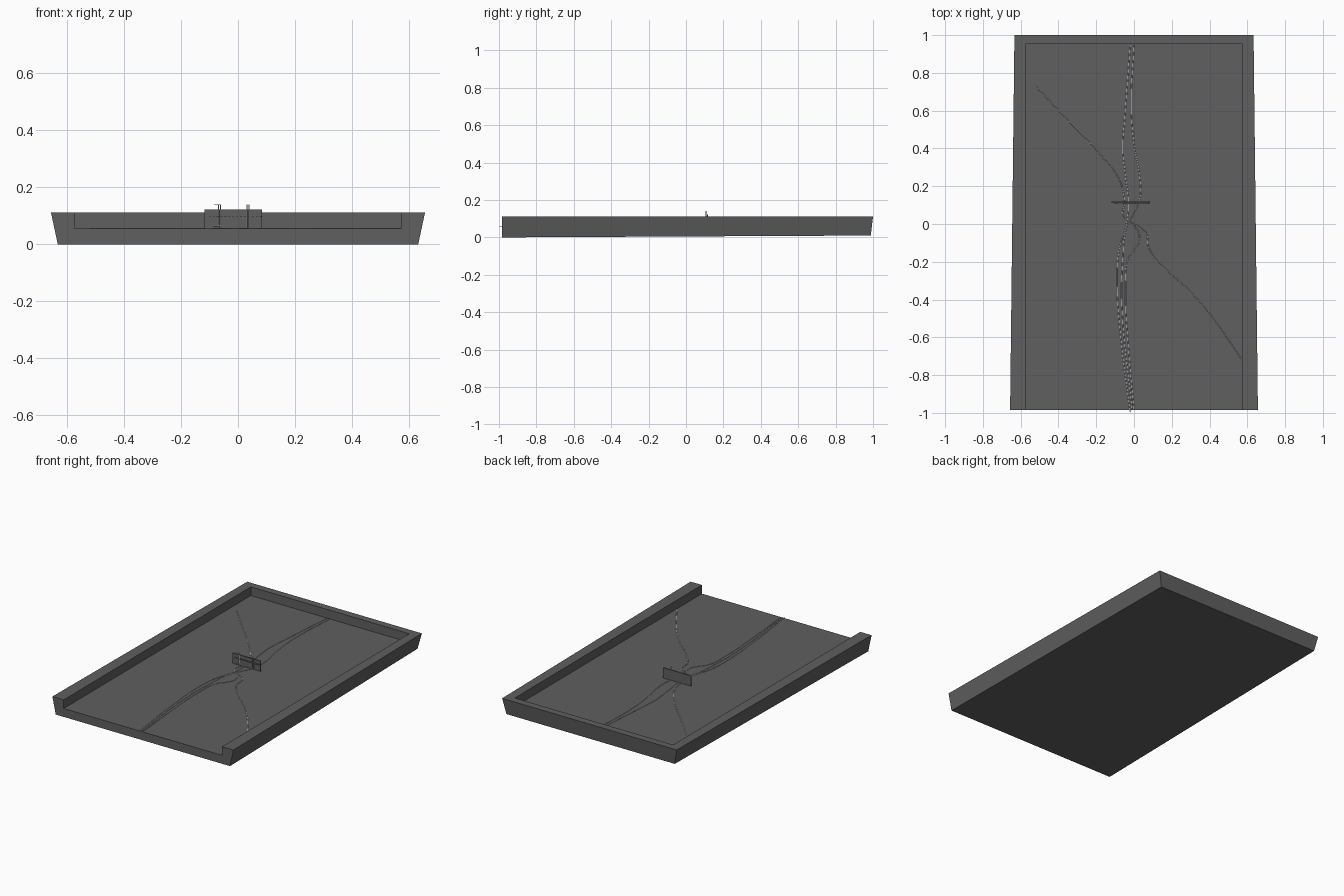
import bpy, bmesh, math

if "Cube" in bpy.data.objects:
    bpy.data.objects.remove(bpy.data.objects["Cube"])


def material(name, rgb):
    m = bpy.data.materials.new(name)
    m.diffuse_color = (*rgb, 1)
    m.use_nodes = True
    m.node_tree.nodes["Principled BSDF"].inputs["Base Color"].default_value = m.diffuse_color
    return m


GREY = material("dark grey", (0.115, 0.115, 0.115))
LIGHT = material("pale wire", (0.6, 0.6, 0.6))
FLOOR = 0.055
TOP = 0.112


def finish(name, bm, mat):
    bmesh.ops.recalc_face_normals(bm, faces=bm.faces)
    me = bpy.data.meshes.new(name)
    bm.to_mesh(me)
    bm.free()
    ob = bpy.data.objects.new(name, me)
    bpy.context.collection.objects.link(ob)
    me.materials.append(mat)
    return ob


def box(name, lo, hi, mat):
    bm = bmesh.new()
    bmesh.ops.create_cube(bm, size=1)
    for v in bm.verts:
        v.co = [a if c < 0 else b for a, b, c in zip(lo, hi, v.co)]
    return finish(name, bm, mat)


# Tray: open-fronted, drafted outer walls, narrower toward the back
def taper(y):
    return (y + 0.985) / 1.985


bm = bmesh.new()


def section(y, inner):
    t = taper(y)
    wt, wb, zb = 0.656 - 0.023 * t, 0.632 - 0.022 * t, 0.01 * t
    yb = y if inner else y - 0.012
    pts = [(-wb, yb, zb), (-wt, y, TOP)]
    if inner:
        pts += [(-0.574, y, TOP), (-0.574, y, FLOOR), (0.574, y, FLOOR), (0.574, y, TOP)]
    pts += [(wt, y, TOP), (wb, yb, zb)]
    return [bm.verts.new(p) for p in pts]


f, m, b = section(-0.985, True), section(0.953, True), section(1.0, False)
for i in range(8):
    j = (i + 1) % 8
    bm.faces.new((f[i], f[j], m[j], m[i]))
bm.faces.new(f)
bm.faces.new(m[2:6])                                   # inner back wall
bm.faces.new((m[0], m[1], b[1], b[0]))
bm.faces.new((m[7], m[6], b[2], b[3]))
bm.faces.new((m[0], m[7], b[3], b[0]))
bm.faces.new((m[1], m[2], m[5], m[6], b[2], b[1]))     # rim
bm.faces.new(b)
finish("tray", bm, GREY)


# Thin wires running over the floor
def wire(name, pts, r=0.0022, smooth=True, mat=LIGHT):
    cu = bpy.data.curves.new(name, 'CURVE')
    cu.dimensions = '3D'
    cu.bevel_depth = r
    cu.bevel_resolution = 0
    cu.resolution_u = 5
    sp = cu.splines.new('BEZIER' if smooth else 'POLY')
    if smooth:
        sp.bezier_points.add(len(pts) - 1)
        for p, q in zip(sp.bezier_points, pts):
            p.co = q
            p.handle_left_type = p.handle_right_type = 'AUTO'
    else:
        sp.points.add(len(pts) - 1)
        for p, q in zip(sp.points, pts):
            p.co = (*q, 1)
    cu.use_fill_caps = True
    ob = bpy.data.objects.new(name, cu)
    bpy.context.collection.objects.link(ob)
    cu.materials.append(mat)


PATHS = {
    "left_wire": [(-.02, .945), (-.05, .55), (-.06, .40), (-.045, .25), (-.03, .12), (-.04, 0),
                  (-.08, -.14), (-.09, -.30), (-.07, -.60), (-.02, -.998)],
    "right_wire": [(0, .945), (-.015, .63), (0, .42), (.03, .25), (.03, .13), (-.01, .04),
                   (-.04, -.02), (-.06, -.20), (-.065, -.42), (-.01, -.985)],
    "branch_wire": [(0, 0), (.03, -.08), (0, -.14), (-.03, -.18), (-.045, -.35), (-.03, -.65), (0, -.985)],
    "diagonal_wire": [(-.52, .73), (-.38, .58), (-.18, .37), (-.08, .24), (-.05, .12), (-.055, .04), (0, 0),
                      (.06, -.04), (.08, -.13), (.14, -.21), (.30, -.36), (.42, -.50), (.568, -.715)],
}
for name, pts in PATHS.items():
    wire(name, [(x, y, FLOOR + 0.0012) for x, y in pts], 0.0018)

# Small upright panel with a dashed rail across its front
box("panel", (-0.118, 0.112, FLOOR), (0.085, 0.118, 0.123), GREY)
box("panel_rail", (-0.105, 0.108, 0.095), (0.08, 0.1125, 0.100), GREY)
for i in range(14):
    x = -0.102 + i * 0.0137
    box("rail_stud", (x, 0.105, 0.0955), (x + 0.006, 0.1085, 0.0995), GREY)

# Thin posts rising in front of the panel, with a short arm
for x in (-0.069, -0.061, 0.031, 0.039):
    wire("post", [(x, 0.107, FLOOR), (x, 0.107, 0.14)], 0.0015, False)
wire("post_arm", [(-0.085, 0.107, 0.139), (-0.061, 0.107, 0.139)], 0.0015, False)
wire("post_brace", [(-0.085, 0.107, 0.065), (-0.061, 0.107, 0.065)], 0.0015, False)
